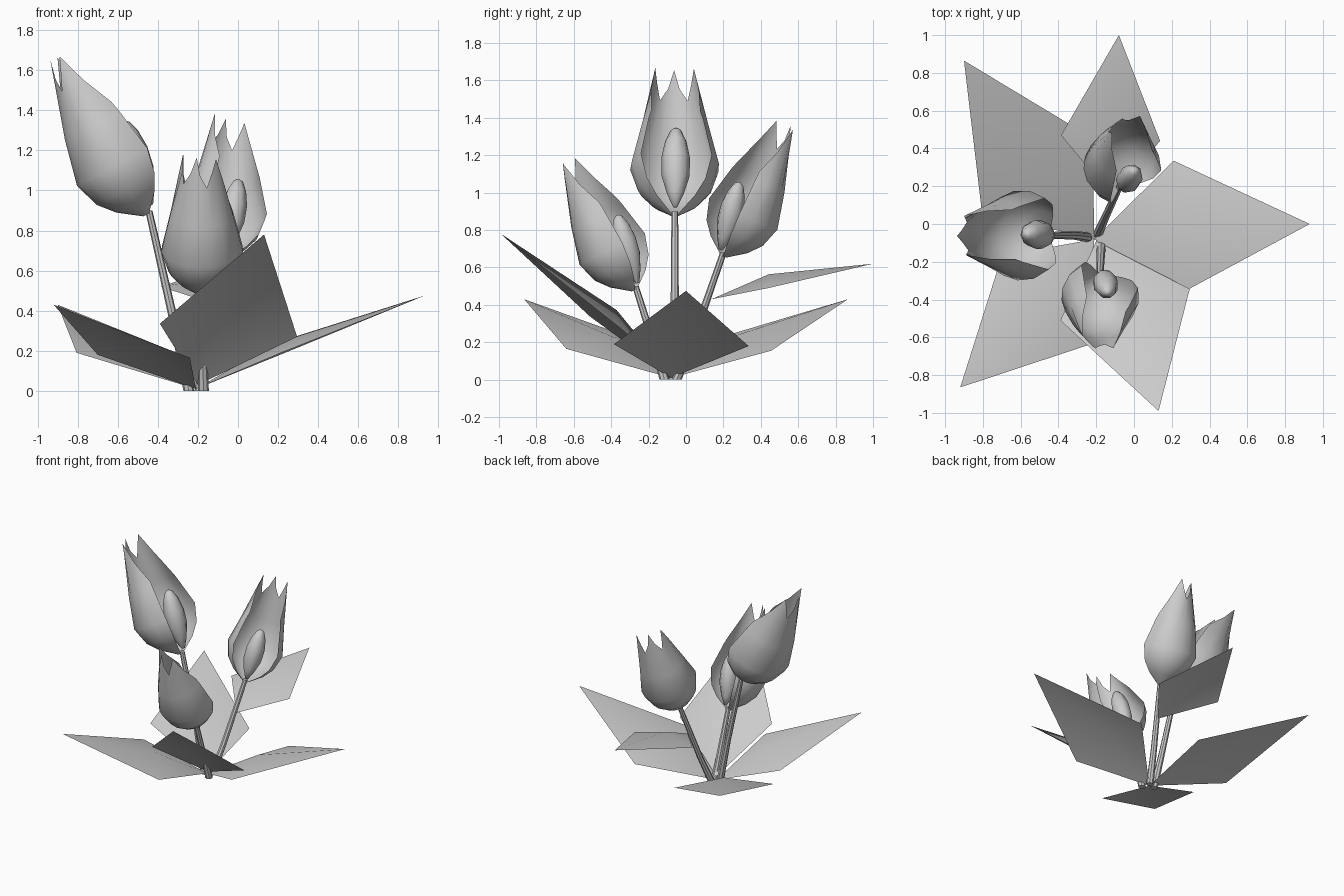
import bpy, bmesh
from math import sin, cos, pi, radians
from mathutils import Vector as V

if "Cube" in bpy.data.objects:
    bpy.data.objects.remove(bpy.data.objects["Cube"])


def make(name, verts, faces, angle=40):
    me = bpy.data.meshes.new(name)
    me.from_pydata([tuple(v) for v in verts], [], faces)
    bm = bmesh.new()
    bm.from_mesh(me)
    bmesh.ops.recalc_face_normals(bm, faces=bm.faces)
    bm.to_mesh(me)
    bm.free()
    ob = bpy.data.objects.new(name, me)
    bpy.context.collection.objects.link(ob)
    bpy.ops.object.select_all(action='DESELECT')
    ob.select_set(True)
    bpy.context.view_layer.objects.active = ob
    bpy.ops.object.shade_smooth_by_angle(angle=radians(angle))
    return ob


# Leaf: diamond with a raised centre point
def leaf(name, base, left, tip, right, lift):
    base, left, tip, right = V(base), V(left), V(tip), V(right)
    n = (tip - base).cross(left - right).normalized()
    if n.z < 0:
        n = -n
    mid = (left + right) / 2 + n * lift
    make(name, [base, left, tip, right, mid],
         [(0, 1, 4), (1, 2, 4), (2, 3, 4), (3, 0, 4)])


# Stem: tapered tube through a few points
def stem(name, pts, r0=0.027, r1=0.018, n=8):
    verts, faces = [], []
    for i, p in enumerate(pts):
        r = r0 + (r1 - r0) * i / (len(pts) - 1)
        for k in range(n):
            a = 2 * pi * k / n
            verts.append(V(p) + V((r * cos(a), r * sin(a), 0)))
    for i in range(len(pts) - 1):
        for k in range(n):
            j = (k + 1) % n
            faces.append((i*n + k, i*n + j, i*n + n + j, i*n + n + k))
    faces += [tuple(range(n)), tuple(range(len(verts) - n, len(verts)))]
    make(name, verts, faces)


# Flower: open three-petal cup and the inner pistil
def flower(name, base, top, back, s):
    base = V(base)
    a = (V(top) - base).normalized()
    p = V(back)
    p = (p - a * p.dot(a)).normalized()
    q = a.cross(p)

    def at(h, r, t, off=0.0):
        return base + s * (a * h + p * (r * cos(t) + off) + q * (r * sin(t)))

    # cup columns: angle, rim height, rim radius
    cols = [(-128, .58, .165), (-104, .74, .13), (-80, .90, .105), (-60, .82, .105),
            (-40, .74, .115), (-20, .81, .09), (0, .91, .06), (20, .81, .09),
            (40, .74, .115), (60, .82, .105), (80, .90, .105), (104, .74, .13),
            (128, .58, .165)]
    rows = [(.0, .02), (.08, .13), (.16, .198), (.29, .24), (.52, .185)]
    n = len(cols)
    verts = [at(h, r, radians(c[0])) for h, r in rows for c in cols]
    verts += [at(h, r, radians(t)) for t, h, r in cols]
    faces = [(i*n + k, i*n + k + 1, i*n + n + k + 1, i*n + n + k)
             for i in range(len(rows)) for k in range(n - 1)]
    make(name + "_petals", verts, faces)

    # pistil leaning toward the open side
    m, prof = 8, [(.03, .012), (.10, .045), (.20, .075), (.30, .077),
                  (.39, .058), (.45, .03), (.465, .008)]
    verts = [at(h, r, 2 * pi * k / m, -.035 - .17 * h)
             for h, r in prof for k in range(m)]
    faces = [(i*m + k, i*m + (k + 1) % m, i*m + m + (k + 1) % m, i*m + m + k)
             for i in range(len(prof) - 1) for k in range(m)]
    faces += [tuple(range(m)), tuple(range(len(verts) - m, len(verts)))]
    make(name + "_pistil", verts, faces, 60)


root = (-.21, -.08, .01)
leaf("right_leaf", root, (.21, .335, .18), (.93, 0, .475), (.215, -.385, .19), .06)
leaf("front_leaf", (-.2, -.09, .03), (-.39, -.51, .335), (.13, -.99, .78),
     (.295, -.344, .27), .09)
leaf("back_left_leaf", root, (-.805, .06, .19), (-.9, .865, .43), (-.22, .455, .155), .06)
leaf("front_left_leaf", root, (-.70, -.17, .18), (-.92, -.865, .43),
     (-.24, -.64, .165), .06)
leaf("back_leaf", (-.11, .135, .43), (-.386, .47, .52), (-.08, 1.0, .62),
     (.138, .44, .49), .06)

stem("left_stem", [(-.245, -.07, 0), (-.32, -.06, .35), (-.445, -.06, .9)])
stem("front_stem", [(-.172, -.115, 0), (-.175, -.15, .12), (-.18, -.27, .5)])
stem("back_stem", [(-.19, -.05, 0), (-.15, .04, .22), (-.075, .2, .68)])

flower("left_flower", (-.455, -.06, .88), (-.84, -.06, 1.6), (-1, -.05, 0), 1.0)
flower("front_flower", (-.175, -.275, .48), (-.185, -.6, 1.15), (-.37, -.93, 0), .86)
flower("back_flower", (-.075, .2, .66), (-.035, .5, 1.33), (-.51, .86, 0), .86)
